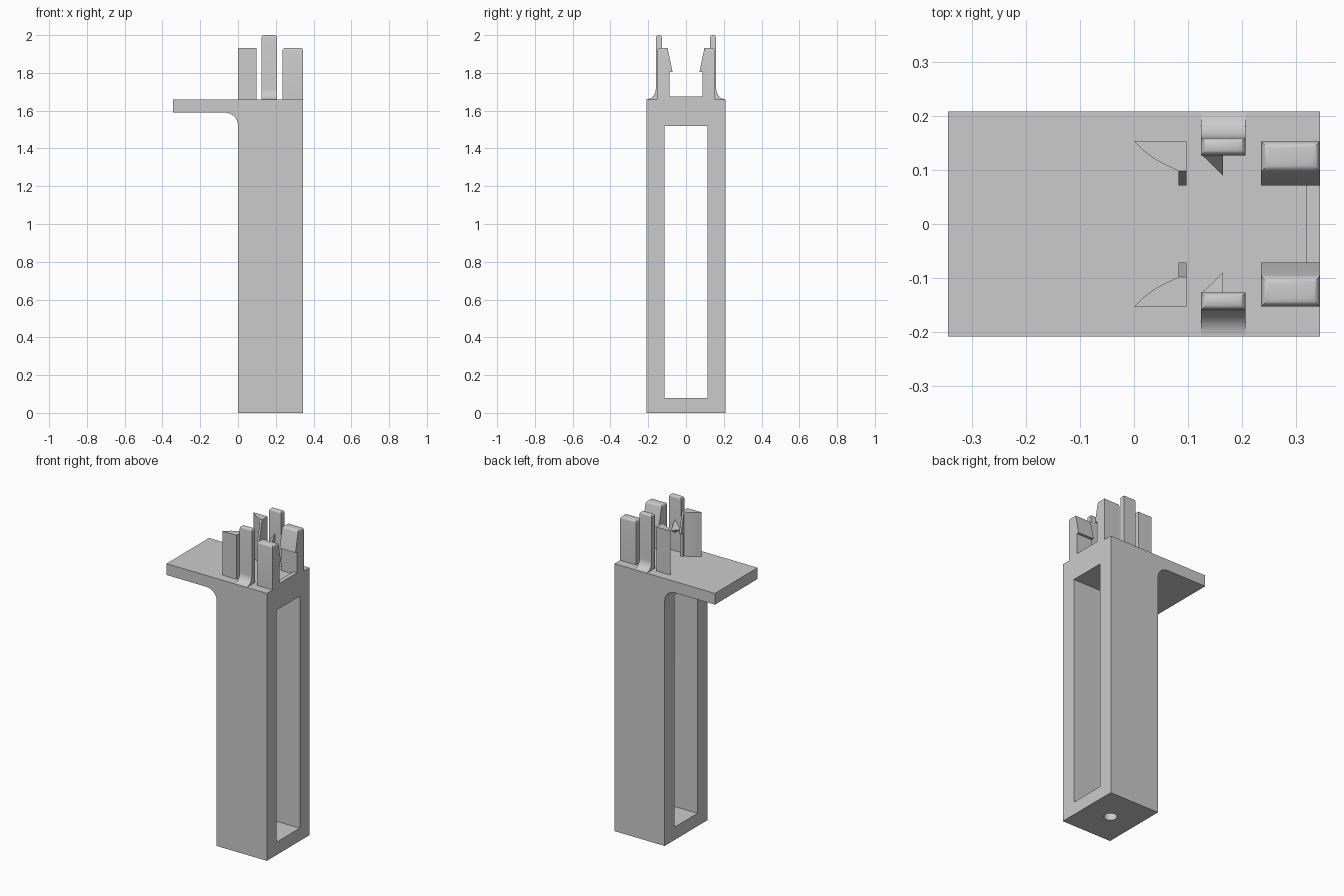
import bpy, bmesh, math
from mathutils import Vector

cube = bpy.data.objects.get("Cube")
if cube:
    bpy.data.objects.remove(cube, do_unlink=True)

GREY = (0.6, 0.6, 0.6, 1)
mat = bpy.data.materials.new("plain grey")
mat.use_nodes = True
mat.diffuse_color = GREY
mat.node_tree.nodes["Principled BSDF"].inputs["Base Color"].default_value = GREY

HALF, DECK = 0.209, 1.66


def finish(name, bm):
    bmesh.ops.recalc_face_normals(bm, faces=bm.faces)
    mesh = bpy.data.meshes.new(name)
    bm.to_mesh(mesh)
    bm.free()
    obj = bpy.data.objects.new(name, mesh)
    bpy.context.collection.objects.link(obj)
    mesh.materials.append(mat)
    return obj


def prism(name, points, axis, lo, hi, bevel=0):
    """Extrude a 2D profile along an axis; optionally round its top rim."""
    place = {"x": lambda a, b: (lo, a, b), "y": lambda a, b: (a, lo, b),
             "z": lambda a, b: (a, b, lo)}[axis]
    bm = bmesh.new()
    face = bm.faces.new([bm.verts.new(place(*p)) for p in points])
    out = bmesh.ops.extrude_face_region(bm, geom=[face])
    step = Vector([hi - lo if axis == a else 0 for a in "xyz"])
    bmesh.ops.translate(bm, vec=step,
                        verts=[v for v in out["geom"] if isinstance(v, bmesh.types.BMVert)])
    if bevel:
        top = max(v.co.z for v in bm.verts) - 0.001
        rim = [e for e in bm.edges if all(v.co.z > top for v in e.verts)]
        bmesh.ops.bevel(bm, geom=rim, offset=bevel, segments=4, profile=0.5, affect="EDGES")
    return finish(name, bm)


def rect(a0, a1, b0, b1):
    return [(a0, b0), (a1, b0), (a1, b1), (a0, b1)]


def arc(ca, cb, ra, rb, start, end, n=10):
    angles = [math.radians(start + (end - start) * i / n) for i in range(n + 1)]
    return [(ca + ra * math.cos(t), cb + rb * math.sin(t)) for t in angles]


def select_only(obj):
    bpy.ops.object.select_all(action="DESELECT")
    obj.select_set(True)
    bpy.context.view_layer.objects.active = obj


def smooth(obj):
    select_only(obj)
    bpy.ops.object.shade_smooth_by_angle(angle=math.radians(30))


def mirrored(obj):
    """Add the matching part on the other side of the y = 0 plane."""
    mod = obj.modifiers.new("Mirror", "MIRROR")
    mod.use_axis = (False, True, False)
    mod.use_clip = False
    select_only(obj)
    bpy.ops.object.modifier_apply(modifier=mod.name)
    smooth(obj)


# Column and side shelf, joined by a fillet under the shelf
profile = [(0, 0), (0.345, 0), (0.345, DECK), (-0.345, DECK), (-0.345, 1.59)]
profile += arc(-0.07, 1.52, 0.07, 0.07, 90, 0)
body = prism("column_with_shelf", profile, "y", -HALF, HALF)

# Through window and the screw hole in the base
window = prism("window_cutter", rect(-0.113, 0.113, 0.08, 1.52), "x", -0.2, 0.5)
hole = prism("hole_cutter", arc(0.172, 0, 0.038, 0.038, 0, 348.75, 31), "z", -0.1, 0.12)
for cutter in (window, hole):
    cutter.hide_render = True
    mod = body.modifiers.new("Cut", "BOOLEAN")
    mod.object, mod.operation, mod.solver = cutter, "DIFFERENCE", "EXACT"
    select_only(body)
    bpy.ops.object.modifier_apply(modifier=mod.name)
    bpy.data.objects.remove(cutter, do_unlink=True)
smooth(body)

# Low sill between the outer clips
prism("sill", rect(0.319, 0.345, DECK - 0.01, 1.675), "x", 0, 1).hide_render = True
bpy.data.objects.remove(bpy.data.objects["sill"], do_unlink=True)
prism("sill", rect(-0.09, 0.09, DECK - 0.01, 1.675), "x", 0.319, 0.345)

# Hooked clips at the outer end
hook = [(0.153, DECK - 0.01), (0.153, 1.933), (0.098, 1.933), (0.071, 1.805),
        (0.087, 1.805), (0.087, DECK - 0.01)]
mirrored(prism("hooked_clip", hook, "x", 0.236, 0.345, 0.015))

# Curved posts at the inner end with a thin hook on each
post = [(0.097, 0.153), (0, 0.153), (0.02, 0.134), (0.04, 0.119), (0.06, 0.109),
        (0.083, 0.098), (0.097, 0.098)]
mirrored(prism("curved_post", post, "z", DECK - 0.01, 1.933))
mirrored(prism("post_hook", hook, "x", 0.083, 0.097))

# Tall fins with flared feet
fin = [(0.127, DECK - 0.01), (HALF, DECK - 0.01), (HALF, DECK)]
fin += arc(HALF, 1.715, 0.049, 0.055, 270, 180) + [(0.16, 2.0), (0.127, 2.0)]
mirrored(prism("tall_fin", fin, "x", 0.124, 0.207, 0.014))

# Small pointed catches on the inside of the fins
bm = bmesh.new()
corners = [(0.124, 0.13, 1.8), (0.165, 0.13, 1.77), (0.165, 0.09, 1.8), (0.165, 0.13, 1.86)]
for co in corners:
    bm.verts.new(co)
bmesh.ops.convex_hull(bm, input=bm.verts)
mirrored(finish("fin_catch", bm))
